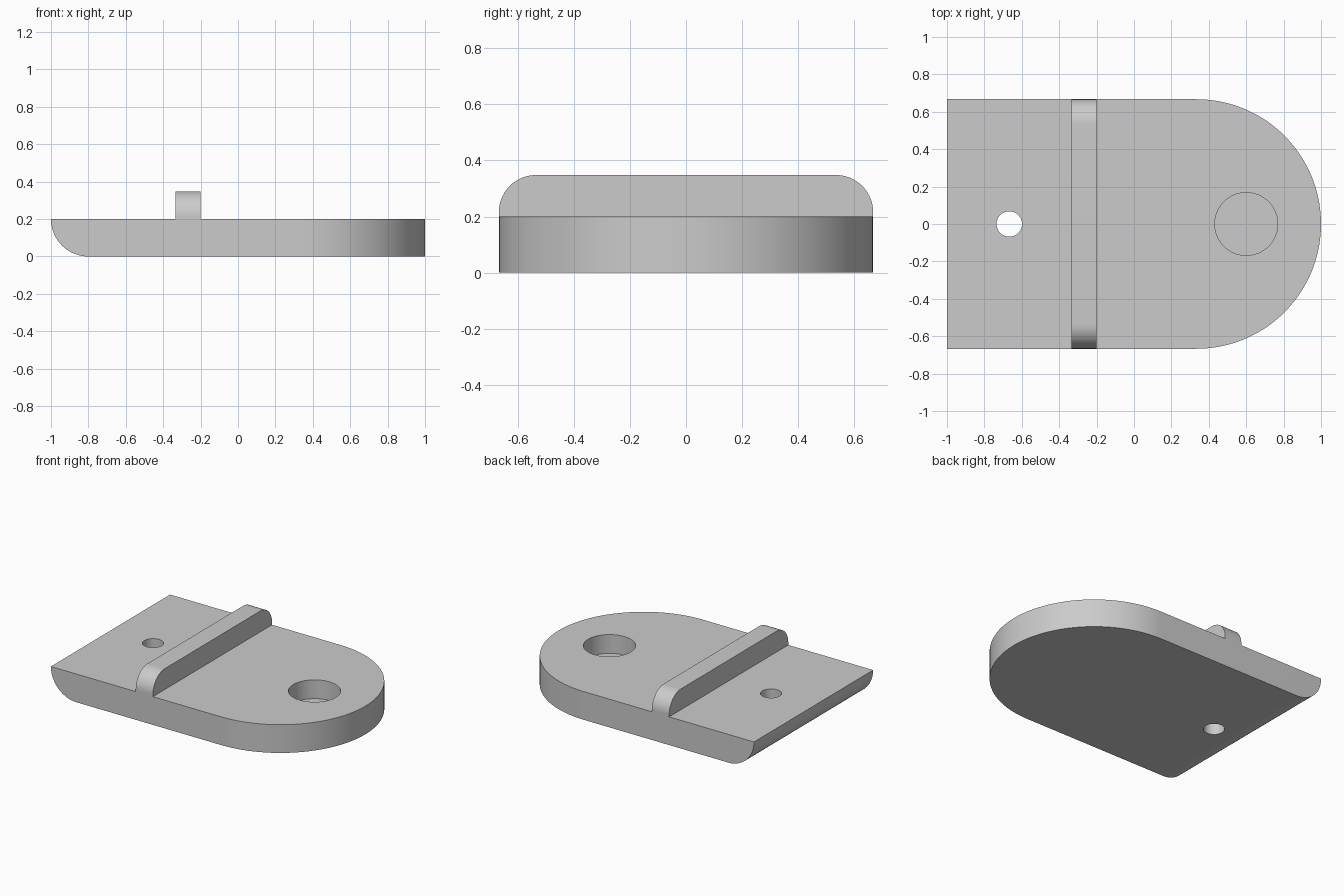
import bpy, bmesh
from math import cos, sin, pi
from mathutils import Vector

if "Cube" in bpy.data.objects:
    bpy.data.objects.remove(bpy.data.objects["Cube"])

grey = bpy.data.materials.new("plain grey")
grey.use_nodes = True
grey.diffuse_color = (0.6, 0.6, 0.6, 1)
grey.node_tree.nodes["Principled BSDF"].inputs["Base Color"].default_value = (0.6, 0.6, 0.6, 1)

THICK, HALF = 0.2, 0.667


def arc(cx, cy, r, start, end, n):
    """Points along an arc, angles in units of pi."""
    angles = [pi * (start + (end - start) * i / n) for i in range(n + 1)]
    return [(cx + r * cos(a), cy + r * sin(a)) for a in angles]


def prism(name, points, place, direction):
    """Extrude a 2D profile, placed in space by a function, along a direction."""
    bm = bmesh.new()
    face = bm.faces.new([bm.verts.new(place(u, v)) for u, v in points])
    new = bmesh.ops.extrude_face_region(bm, geom=[face], use_keep_orig=True)["geom"]
    moved = [g for g in new if isinstance(g, bmesh.types.BMVert)]
    bmesh.ops.translate(bm, verts=moved, vec=Vector(direction))
    bmesh.ops.recalc_face_normals(bm, faces=bm.faces)
    mesh = bpy.data.meshes.new(name)
    bm.to_mesh(mesh)
    bm.free()
    mesh.materials.append(grey)
    ob = bpy.data.objects.new(name, mesh)
    bpy.context.collection.objects.link(ob)
    return ob


def activate(ob):
    bpy.ops.object.select_all(action="DESELECT")
    ob.select_set(True)
    bpy.context.view_layer.objects.active = ob


def cut(target, tool, operation):
    mod = target.modifiers.new("cut", "BOOLEAN")
    mod.operation, mod.solver, mod.object = operation, "EXACT", tool
    activate(target)
    bpy.ops.object.modifier_apply(modifier=mod.name)
    bpy.data.objects.remove(tool)


# Plate: round-ended outline, trimmed by a side profile with a rounded lower edge
outline = arc(0.333, 0, HALF, -0.5, 0.5, 72) + [(-1.2, HALF), (-1.2, -HALF)]
plate = prism("base_plate", outline, lambda u, v: (u, v, -0.1), (0, 0, 0.5))
side = arc(-0.8, THICK, THICK, 1, 1.5, 24) + [(1.2, 0), (1.2, THICK)]
cut(plate, prism("side_trim", side, lambda u, v: (u, -0.8, v), (0, 1.6, 0)), "INTERSECT")

# Small through hole and large blind hole
for x, radius, floor in ((-0.667, 0.068, -0.1), (0.6, 0.168, 0.067)):
    circle = arc(x, 0, radius, 0, 2, 64)[:-1]
    cut(plate, prism("hole_cutter", circle, lambda u, v: (u, v, floor), (0, 0, 0.4)), "DIFFERENCE")

# Raised cross rib with rounded top ends
R, TOP = 0.133, 0.348
rib_profile = ([(-HALF, THICK), (HALF, THICK)]
               + arc(HALF - R, TOP - R, R, 0, 0.5, 20)
               + arc(R - HALF, TOP - R, R, 0.5, 1, 20))
rib = prism("cross_rib", rib_profile, lambda u, v: (-0.335, u, v), (0.135, 0, 0))

for ob in (plate, rib):
    activate(ob)
    bpy.ops.object.shade_smooth_by_angle()
